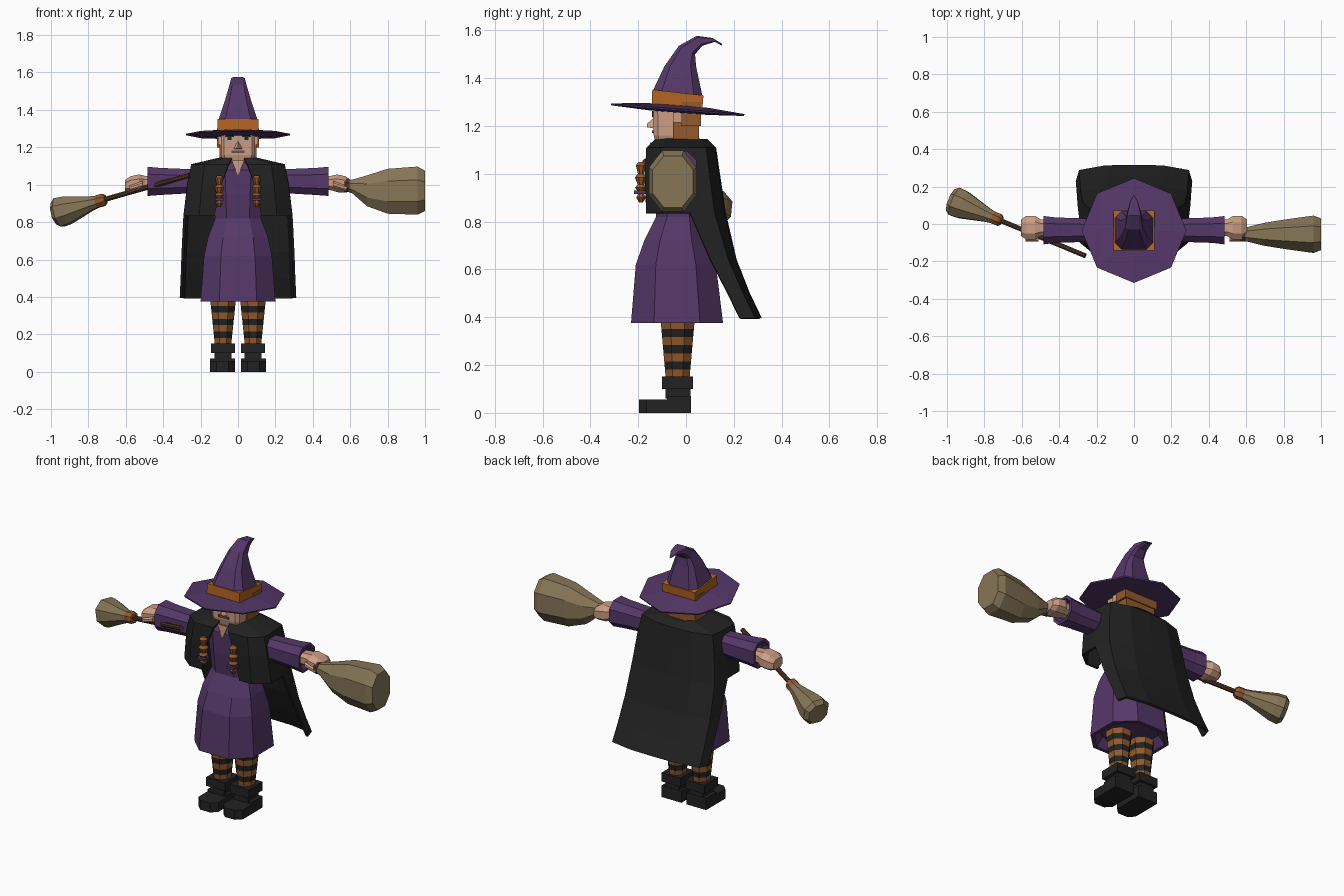
import bpy, bmesh, math
from mathutils import Vector as V

if "Cube" in bpy.data.objects:
    bpy.data.objects.remove(bpy.data.objects["Cube"])


def material(name, r, g, b):
    m = bpy.data.materials.new(name)
    m.use_nodes = True
    m.diffuse_color = (r, g, b, 1)
    m.node_tree.nodes["Principled BSDF"].inputs["Base Color"].default_value = (r, g, b, 1)
    return m


PURPLE = material("purple cloth", .09, .039, .14)
BLACK = material("black cloth", .016, .016, .016)
ORANGE = material("orange band", .46, .13, .015)
RUST = material("rust brown", .29, .1, .025)
SKIN = material("skin", .6, .34, .23)
STRAW = material("straw", .24, .18, .095)
WOOD = material("dark wood", .07, .033, .02)
MOUTH = material("mouth brown", .16, .07, .045)
WHITE = material("eye grey", .4, .38, .36)


def octagon(k=.42):
    return [(1, -k), (1, k), (k, 1), (-k, 1), (-1, k), (-1, -k), (-k, -1), (k, -1)]


def rounded(n):
    return [(math.cos(math.tau * i / n), math.sin(math.tau * i / n)) for i in range(n)]


SQUARE = [(1, -1), (1, 1), (-1, 1), (-1, -1)]


def finish(name, bm, mats):
    bmesh.ops.recalc_face_normals(bm, faces=bm.faces)
    me = bpy.data.meshes.new(name)
    bm.to_mesh(me)
    bm.free()
    ob = bpy.data.objects.new(name, me)
    bpy.context.collection.objects.link(ob)
    for m in mats:
        me.materials.append(m)
    return ob


def loft(name, rings, shape, *mats):
    """Skin rings of (centre, u, v); several materials alternate by ring."""
    bm = bmesh.new()
    rows = [[bm.verts.new(V(c) + V(u) * a + V(v) * b) for a, b in shape] for c, u, v in rings]
    n = len(shape)
    for i, (lo, hi) in enumerate(zip(rows, rows[1:])):
        for j in range(n):
            f = bm.faces.new((lo[j], lo[(j + 1) % n], hi[(j + 1) % n], hi[j]))
            f.material_index = i % len(mats)
    bm.faces.new(rows[0])
    bm.faces.new(rows[-1])
    return finish(name, bm, mats)


def level(z, hx, front, back, x=0):
    return (x, (front + back) / 2, z), (hx, 0, 0), (0, (back - front) / 2, 0)


def along_x(x, y, hy, low, high):
    return (x, y, (low + high) / 2), (0, hy, 0), (0, 0, (high - low) / 2)


def slanted(hx, front, back):
    f, b = V((0, *front)), V((0, *back))
    return (f + b) / 2, (hx, 0, 0), (b - f) / 2


def box(name, mat, x, hx, front, back, low, high):
    return loft(name, [level(z, hx, front, back, x) for z in (low, high)], SQUARE, mat)


# Dress: hollow hem, skirt, waist and bodice
loft("dress", [level(*r) for r in (
    (.43, .15, -.18, .1), (.375, .18, -.21, .135), (.375, .2, -.23, .155),
    (.62, .182, -.21, .125), (.72, .16, -.175, .09), (.82, .122, -.125, .06),
    (.95, .13, -.14, .07), (1.08, .14, -.145, .07), (1.12, .08, -.11, .05))],
    octagon(.5), PURPLE)
loft("neck", [level(z, .055, -.1, .02) for z in (1.05, 1.15)], octagon(), SKIN)
loft("neckline", [((0, y, 1.09), (.035, 0, 0), (0, 0, .04)) for y in (-.15, -.143)],
     [(-1, 1), (1, 1), (0, -1)], SKIN)

# Cape: half outline is mirrored; only its back continues below the elbows
half = [(0, -1), (.72, -1), (1, -.6), (1, .1), (.95, .72), (.5, .97), (0, 1)]
cape_rows = [(1.14, .09, -.02, .105, .03), (1.105, .245, -.02, .14, .05), (1.0, .265, -.015, .15, .09),
             (.835, .285, 0, .16, .125), (.64, .295, .09, .115, 0), (.5, .3, .165, .095, 0), (.395, .305, .216, .094, 0)]
bm = bmesh.new()
grid = []
for z, hx, yc, hy, gap in cape_rows:
    right = [V((gap if i == 0 else fx * hx, yc + fy * hy, z)) for i, (fx, fy) in enumerate(half)]
    left = [V((-p.x, p.y, p.z)) for p in right[-2::-1]]
    grid.append([bm.verts.new(p) for p in right + left])
for r in range(len(grid) - 1):
    skip = 0 if r < 3 else 3
    for c in range(skip, len(grid[0]) - 1 - skip):
        bm.faces.new((grid[r][c], grid[r][c + 1], grid[r + 1][c + 1], grid[r + 1][c]))
for v in [v for v in bm.verts if not v.link_faces]:
    bm.verts.remove(v)
cape = finish("cape", bm, [BLACK])
solid = cape.modifiers.new("thickness", "SOLIDIFY")
solid.thickness = .014
solid.offset = 0

# Head, hair and nose
loft("head", [level(1.12, .08, -.125, .04), level(1.16, .092, -.135, .045),
              level(1.3, .092, -.137, .045)], octagon(.8), SKIN)
box("lower_hair", RUST, 0, .1, -.055, .055, 1.13, 1.215)
box("upper_hair", RUST, 0, .112, -.02, .062, 1.2, 1.3)
box("mouth", MOUTH, 0, .034, -.142, -.134, 1.17, 1.182)
loft("nose", [((0, -.135, 1.21), (.024, 0, 0), (0, 0, .025)),
              ((0, -.163, 1.201), (.008, 0, 0), (0, 0, .008))], [(-1, -.8), (1, -.8), (0, 1)], SKIN)

# Hat: tilted brim, band and a crown curling backwards
brim = []
for h, r in ((-.012, .12), (-.004, .277), (.004, .28), (.018, .13)):
    brim.append(((0, -.035, 1.268 + h), (r, 0, 0), (0, r, -.08 * r)))
loft("hat_brim", brim, rounded(8), PURPLE)
loft("hat_band", [slanted(.11, (-.143, 1.285), (.068, 1.265)),
                  slanted(.11, (-.141, 1.352), (.073, 1.328))], SQUARE, ORANGE)
loft("hat_crown", [slanted(*r) for r in (
    (.104, (-.137, 1.34), (.069, 1.315)), (.102, (-.134, 1.357), (.067, 1.333)),
    (.07, (-.09, 1.45), (.042, 1.45)),
    (.047, (-.03, 1.535), (.038, 1.5)), (.036, (.045, 1.577), (.068, 1.535)),
    (.022, (.11, 1.568), (.12, 1.552)), (.004, (.152, 1.543), (.148, 1.537)))],
    octagon(.65), PURPLE)

shoe_outline = [(1, 1), (-1, 1), (-1, -.7), (-.5, -1), (.5, -1), (1, -.7)]
for s, side in ((1, "left"), (-1, "right")):
    # Face details
    box(side + "_ear", SKIN, s * .095, .012, -.055, -.02, 1.215, 1.262)
    box(side + "_eye", WHITE, s * .045, .02, -.141, -.134, 1.236, 1.256)
    box(side + "_pupil", BLACK, s * .045, .011, -.143, -.135, 1.238, 1.256)
    box(side + "_brow", BLACK, s * .045, .024, -.143, -.135, 1.256, 1.263)

    # Striped stocking and boot
    loft(side + "_leg", [level(.147 + .034 * i, .044 + .0035 * i, -.085 - .003 * i, .015 + .003 * i, s * .08)
                         for i in range(8)], octagon(), RUST, BLACK)
    loft(side + "_shoe", [level(z, .066, -.197, .02, s * .083) for z in (0, .057)], shoe_outline, BLACK)
    box(side + "_heel", BLACK, s * .083, .066, -.08, .02, .05, .07)
    box(side + "_ankle", BLACK, s * .08, .045, -.085, .018, .06, .11)
    box(side + "_boot_cuff", BLACK, s * .08, .064, -.1, .03, .1, .152)

    # Sleeve, hand and thumb
    loft(side + "_sleeve", [along_x(s * x, -.033, hy, lo, hi) for x, hy, lo, hi in (
        (.12, .055, .96, 1.08), (.3, .064, .952, 1.085), (.42, .068, .945, 1.09),
        (.485, .076, .94, 1.096), (.485, .06, .955, 1.08), (.46, .045, .97, 1.065))],
        octagon(.5), PURPLE)
    loft(side + "_hand", [along_x(s * x, -.02, hy, lo, hi) for x, hy, lo, hi in (
        (.44, .04, .975, 1.045), (.5, .045, .97, 1.048), (.53, .064, .96, 1.055),
        (.575, .064, .958, 1.045), (.603, .045, .965, 1.025))], octagon(.5), SKIN)
    loft(side + "_thumb", [along_x(s * x, -.078, .015, lo, hi) for x, lo, hi in (
        (.51, .985, 1.02), (.58, .967, .995))], octagon(), SKIN)

    # Braid with a bow
    loft(side + "_braid", [level(z, r, -.188 - r, -.188 + r, s * .1) for z, r in (
        (1.05, .01), (1.035, .022), (1.0, .013), (.985, .026), (.955, .014),
        (.942, .025), (.92, .01), (.9, .02), (.88, .008))], octagon(), RUST)
    box(side + "_bow", PURPLE, s * .1, .024, -.218, -.165, .916, .93)

# Large broom head beyond the left hand
loft("large_broom_bristles", [along_x(x, -.055, hy, lo, hi) for x, hy, lo, hi in (
    (.58, .034, .963, 1.022), (.61, .04, .955, 1.027), (.69, .06, .885, 1.05),
    (.8, .078, .845, 1.085), (.96, .1, .84, 1.097), (1.0, .085, .86, 1.075))],
    octagon(.45), STRAW)
loft("large_broom_collar", [along_x(x, -.055, .038, .96, 1.028) for x in (.57, .595)], octagon(), WOOD)

# Small broom slanting through the right hand
start, end = V((-.26, -.17, 1.05)), V((-.97, .125, .848))
d = (end - start).normalized()
u = d.cross(V((0, 0, 1))).normalized()
v = d.cross(u)
length = (end - start).length


def broom_part(name, mat, *stations):
    loft(name, [(start + d * (length * t), u * r, v * r) for t, r in stations], octagon(), mat)


broom_part("small_broom_handle", WOOD, (0, .013), (.7, .013))
broom_part("small_broom_collar", RUST, (.63, .022), (.65, .033), (.69, .033), (.71, .028))
broom_part("small_broom_bristles", STRAW, (.68, .03), (.74, .038), (.92, .074), (.98, .078), (1.01, .06))
